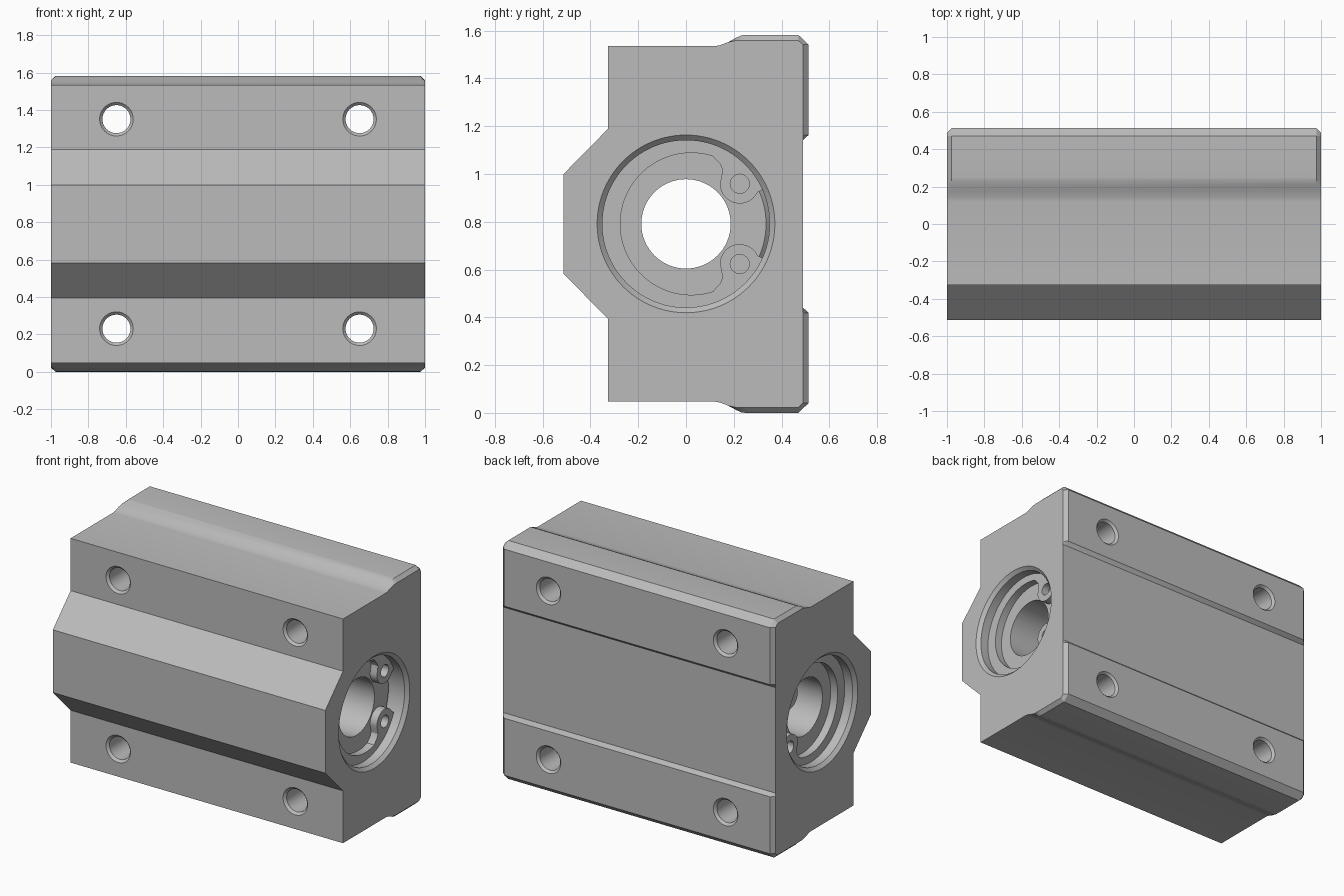
import bpy, bmesh
from math import cos, sin, radians, pi
from mathutils import Matrix

cube = bpy.data.objects.get("Cube")
if cube:
    bpy.data.objects.remove(cube, do_unlink=True)

MID = 0.791      # height of the bore axis
BORE = 0.35      # radius of the housing bore

metal = bpy.data.materials.new("grey_metal")
metal.use_nodes = True
grey = (0.5, 0.5, 0.5, 1)
metal.diffuse_color = grey
metal.node_tree.nodes["Principled BSDF"].inputs["Base Color"].default_value = grey


def to_object(name, bm):
    bmesh.ops.recalc_face_normals(bm, faces=bm.faces)
    mesh = bpy.data.meshes.new(name)
    bm.to_mesh(mesh)
    bm.free()
    mesh.materials.append(metal)
    obj = bpy.data.objects.new(name, mesh)
    bpy.context.collection.objects.link(obj)
    return obj


def loft(name, rings, closed=False):
    """Skin matching rings of points, with capped or joined ends."""
    bm = bmesh.new()
    rows = [[bm.verts.new(p) for p in ring] for ring in rings]
    pairs = list(zip(rows, rows[1:]))
    if closed:
        pairs.append((rows[-1], rows[0]))
    else:
        bm.faces.new(rows[0])
        bm.faces.new(rows[-1])
    for a, b in pairs:
        for i in range(len(a)):
            j = (i + 1) % len(a)
            bm.faces.new((a[i], a[j], b[j], b[i]))
    return to_object(name, bm)


def lathe(name, profile, steps, closed=False):
    """Turn (position, radius) points about the x axis."""
    rings = [[(x, r * cos(2 * pi * k / steps), r * sin(2 * pi * k / steps))
              for k in range(steps)] for x, r in profile]
    return loft(name, rings, closed)


def cut(target, cutter):
    cutter.hide_render = True
    mod = target.modifiers.new("cut", 'BOOLEAN')
    mod.operation, mod.solver, mod.object = 'DIFFERENCE', 'EXACT', cutter
    bpy.context.view_layer.objects.active = target
    bpy.ops.object.modifier_apply(modifier=mod.name)
    bpy.data.objects.remove(cutter, do_unlink=True)


def smooth(obj):
    bpy.ops.object.select_all(action='DESELECT')
    obj.select_set(True)
    bpy.context.view_layer.objects.active = obj
    bpy.ops.object.shade_smooth_by_angle(angle=radians(30))


# Housing: upper half profile, mirrored below, with chamfered ends
upper = [(-0.513, 0.208), (-0.327, 0.397), (-0.327, 0.744), (0.12, 0.744),
         (0.14, 0.747), (0.175, 0.76), (0.21, 0.779), (0.232, 0.789),
         (0.25, 0.791), (0.47, 0.791), (0.513, 0.75), (0.513, 0.372), (0.489, 0.35)]
profile = upper + [(y, -z) for y, z in reversed(upper)]


def section(x, y_max, z_max):
    return [(x, min(y, y_max), MID + max(-z_max, min(z, z_max))) for y, z in profile]


housing = loft("housing", [section(-1, 0.489, 0.768), section(-0.976, 1, 1),
                           section(0.976, 1, 1), section(1, 0.489, 0.768)])

# Main bore with chamfered mouths
bore = lathe("bore_cutter", [(-1.02, 0.392), (-0.978, BORE), (0.978, BORE), (1.02, 0.392)], 96)
bore.location.z = MID
cut(housing, bore)

# Four bolt holes through the flanges, chamfered at both faces
for x in (-0.65, 0.65):
    for dz in (-0.56, 0.56):
        hole = lathe("bolt_hole_cutter", [(-0.347, 0.11), (-0.312, 0.075),
                                          (0.498, 0.075), (0.533, 0.11)], 40)
        hole.matrix_world = (Matrix.Translation((x, 0, MID + dz))
                             @ Matrix.Rotation(pi / 2, 4, 'Z'))
        bpy.context.view_layer.update()
        cut(housing, hole)
smooth(housing)

# Bearing sleeve inside the bore
sleeve = lathe("bearing_sleeve", [(-0.87, 0.187), (-0.87, 0.335), (-0.855, 0.351),
                                  (0.855, 0.351), (0.87, 0.335), (0.87, 0.187)], 96, True)
sleeve.location.z = MID
smooth(sleeve)


# Retaining rings: flat open rings with a drilled lug at each tip
def arc(cx, cy, r, start, end, steps):
    angles = [radians(start + (end - start) * k / steps) for k in range(steps + 1)]
    return [(cx + r * cos(a), cy + r * sin(a)) for a in angles]


LUG = (0.225, 0.168)
inner = (arc(*LUG, 0.083, 335, 180, 16)
         + [(0.148, 0.195), (0.153, 0.225), (0.143, 0.25), (0.122, 0.272)]
         + arc(0.022, 0, 0.297, 72, 180, 30))
outer = arc(0, 0, 0.352, 180, 24, 44)
half = inner + outer
ring_outline = inner + [(y, -z) for y, z in reversed(inner[:-1])]
ring_outline += [(y, -z) for y, z in reversed(outer)] + outer[1:]
lug_holes = [arc(LUG[0], s * LUG[1], 0.04, 0, 345, 23) for s in (1, -1)]

for name, side in (("left_retaining_ring", 1), ("right_retaining_ring", -1)):
    curve = bpy.data.curves.new(name, 'CURVE')
    curve.dimensions, curve.fill_mode, curve.extrude = '2D', 'BOTH', 0.026
    for points in [ring_outline] + lug_holes:
        spline = curve.splines.new('POLY')
        spline.points.add(len(points) - 1)
        for point, (y, z) in zip(spline.points, points):
            point.co = (y, z, 0, 1)
        spline.use_cyclic_u = True
    curve.materials.append(metal)
    ring = bpy.data.objects.new(name, curve)
    bpy.context.collection.objects.link(ring)
    # Stand the flat outline across the bore axis
    ring.matrix_world = Matrix(((0, 0, 1, side * 0.894), (1, 0, 0, 0),
                                (0, 1, 0, MID), (0, 0, 0, 1)))
    bpy.ops.object.select_all(action='DESELECT')
    ring.select_set(True)
    bpy.context.view_layer.objects.active = ring
    bpy.ops.object.convert(target='MESH')
    smooth(bpy.context.view_layer.objects.active)
